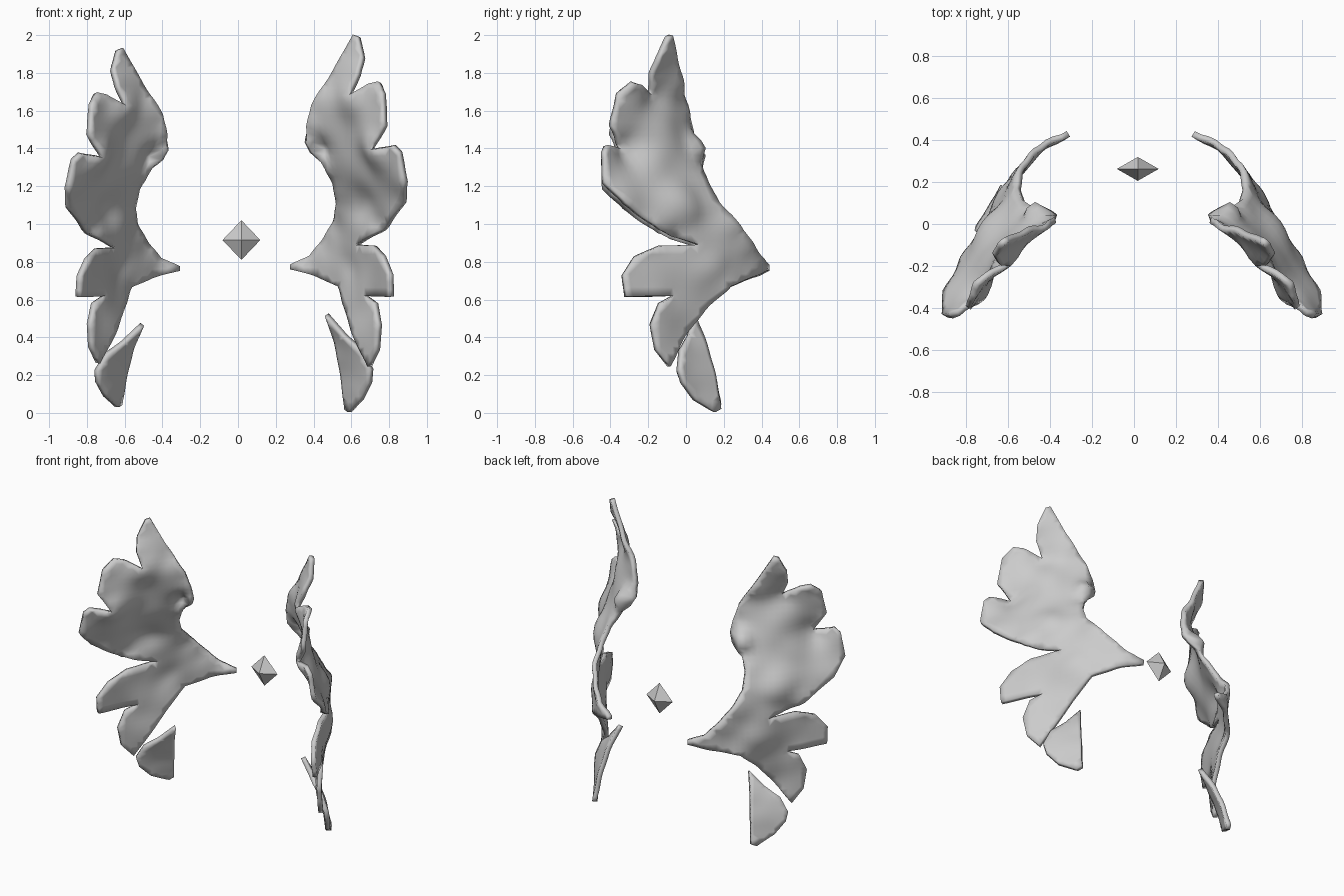
import bpy, bmesh, math
from mathutils import Vector, Matrix
from mathutils.geometry import delaunay_2d_cdt

cube = bpy.data.objects.get("Cube")
if cube:
    bpy.data.objects.remove(cube)

grey = bpy.data.materials.new("soft_grey")
grey.use_nodes = True
colour = (0.6, 0.6, 0.6, 1)
grey.diffuse_color = colour
grey.node_tree.nodes["Principled BSDF"].inputs["Base Color"].default_value = colour

# Wing outline, one run of points per feather, going round from the top tip
top_feather = [(.59, -.19, 1.68), (.64, -.19, 1.79), (.665, -.15, 1.88),
               (.64, -.1, 1.99), (.617, -.08, 2)]
leading_edge = [(.517, -.04, 1.82), (.395, 0, 1.63), (.365, .02, 1.52), (.358, .03, 1.43),
                (.385, .05, 1.38), (.464, .075, 1.3), (.51, .11, 1.22), (.53, .17, 1.11),
                (.517, .26, 1.02), (.46, .335, .92), (.385, .39, .83)]
root_tip = [(.283, .43, .785), (.283, .43, .76), (.43, .345, .72), (.54, .23, .67)]
lowest_feather = [(.575, .1, .55), (.617, -.01, .41), (.697, -.09, .245), (.74, -.16, .335),
                  (.75, -.185, .465), (.73, -.14, .58), (.676, -.07, .62)]
fourth_feather = [(.813, -.32, .615), (.81, -.335, .73), (.77, -.27, .83),
                  (.72, -.14, .885), (.633, .066, .89)]
third_feather = [(.776, -.14, .97), (.88, -.325, 1.11), (.887, -.437, 1.22),
                 (.86, -.44, 1.38), (.824, -.427, 1.415), (.707, -.35, 1.395)]
second_feather = [(.78, -.4, 1.52), (.77, -.363, 1.69), (.75, -.283, 1.75),
                  (.697, -.246, 1.74)]
wing_outline = (top_feather + leading_edge + root_tip + lowest_feather
                + fourth_feather + third_feather + second_feather)
# Points inside the sheet that set how it is cupped
wing_bulge = [(.45, .09, 1.4), (.6, -.1, 1.45), (.68, -.15, 1.3), (.69, 0, 1.1), (.61, .14, .78)]

shard_outline = [(.47, .04, .52), (.52, .1, .375), (.553, .15, .2), (.575, .18, .02),
                 (.59, .15, .005), (.655, .045, .07), (.7, -.02, .16), (.707, -.04, .23),
                 (.655, -.03, .335), (.565, .01, .41)]

C, S = math.cos(math.radians(30)), math.sin(math.radians(30))


def flatten(p):
    """Turn a point into sheet coordinates: along, up, depth."""
    x, y, z = p
    return Vector((C * x - S * y, z, S * x + C * y))


def unflatten(u, z, d):
    return Vector((C * u + S * d, C * d - S * u, z))


def depth_at(u, z, controls):
    """Depth of a smooth sheet through the control points."""
    m = Matrix.Diagonal((1e-6, 1e-6, 1e-6))
    rhs = Vector((0, 0, 0))
    for p in controls:
        b = Vector((1, p.x - u, p.y - z))
        w = 1 / (b.y ** 2 + b.z ** 2 + .001) ** 2
        for i in range(3):
            m[i] = m[i] + b * (w * b[i])
        rhs += b * (w * p.z)
    return (m.inverted_safe() @ rhs)[0]


def build_sheet(outline, bulge, step):
    """Fill an outline with an even, curved mesh."""
    edge = [flatten(p) for p in outline]
    controls = edge + [flatten(p) for p in bulge]
    rim = []
    for a, b in zip(edge, edge[1:] + edge[:1]):
        parts = max(1, round((b - a).length / step))
        rim += [a.lerp(b, i / parts).to_2d() for i in range(parts)]
    points = list(rim)
    for i in range(int(1 / step) + 1):
        for j in range(int(2 / step) + 1):
            p = Vector((i * step, j * step))
            if min((p - r).length for r in rim) > step * .55:
                points.append(p)
    result = delaunay_2d_cdt(points, [], [list(range(len(rim)))], 1, 1e-5)
    faces = result[2]
    used = sorted({i for f in faces for i in f})
    index = {old: new for new, old in enumerate(used)}
    verts = []
    for i in used:
        u, z = result[0][i]
        verts.append(unflatten(u, z, depth_at(u, z, controls)))
    return verts, [[index[i] for i in f] for f in faces]


def add_object(name, verts, faces, thickness):
    mesh = bpy.data.meshes.new(name)
    mesh.from_pydata(verts, [], faces)
    bm = bmesh.new()
    bm.from_mesh(mesh)
    bmesh.ops.recalc_face_normals(bm, faces=bm.faces)
    for f in bm.faces:
        f.smooth = True
    bm.to_mesh(mesh)
    bm.free()
    mesh.materials.append(grey)
    obj = bpy.data.objects.new(name, mesh)
    bpy.context.collection.objects.link(obj)
    solid = obj.modifiers.new("thickness", 'SOLIDIFY')
    solid.thickness = thickness
    solid.offset = 0
    return obj


def add_pair(name, sheet, thickness, squash, lift):
    """Left part, and its right twin, slightly shorter and wider at the foot."""
    verts, faces = sheet
    add_object("left_" + name, verts, faces, thickness)
    twin = [Vector((-(v.x + .05 - .025 * v.z), v.y, v.z * squash + lift)) for v in verts]
    add_object("right_" + name, twin, faces, thickness)


# Wings and the loose shards below them
add_pair("wing", build_sheet(wing_outline, wing_bulge, .035), .03, .95, .03)
add_pair("shard", build_sheet(shard_outline, [], .03), .03, .85, .027)

# Floating crystal between the wings
bm = bmesh.new()
bmesh.ops.create_uvsphere(bm, u_segments=4, v_segments=2, radius=1)
bmesh.ops.scale(bm, vec=(.1, .057, .105), verts=bm.verts)
bmesh.ops.translate(bm, vec=(.018, .263, .915), verts=bm.verts)
crystal_mesh = bpy.data.meshes.new("crystal")
bm.to_mesh(crystal_mesh)
bm.free()
crystal_mesh.materials.append(grey)
crystal = bpy.data.objects.new("crystal", crystal_mesh)
bpy.context.collection.objects.link(crystal)
